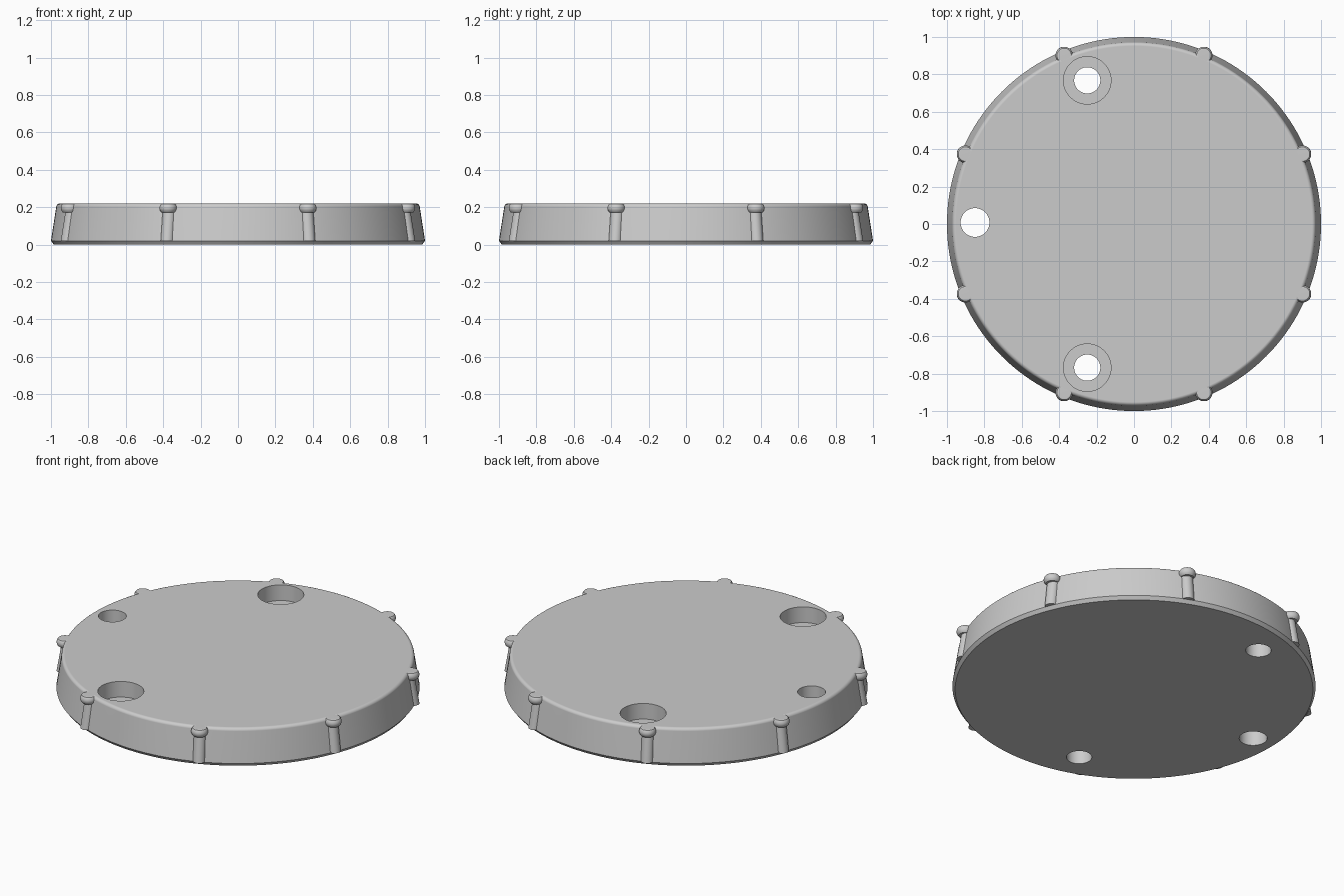
import bpy, bmesh
from math import pi, sin, cos, radians
from mathutils import Matrix, Vector

if "Cube" in bpy.data.objects:
    bpy.data.objects.remove(bpy.data.objects["Cube"], do_unlink=True)

grey = bpy.data.materials.new("plain_grey")
grey.use_nodes = True
colour = (0.6, 0.6, 0.6, 1)
grey.diffuse_color = colour
grey.node_tree.nodes["Principled BSDF"].inputs["Base Color"].default_value = colour


def lathe(name, profile, segments, matrix=None):
    """Closed solid of revolution from (radius, height) pairs, bottom to top."""
    bm = bmesh.new()
    rings = [[bm.verts.new((r * cos(2 * pi * i / segments), r * sin(2 * pi * i / segments), z))
              for i in range(segments)] for r, z in profile]
    for low, high in zip(rings, rings[1:]):
        for i in range(segments):
            j = (i + 1) % segments
            bm.faces.new((low[i], low[j], high[j], high[i]))
    bm.faces.new(rings[0][::-1])
    bm.faces.new(rings[-1])
    if matrix:
        bm.transform(matrix)
    mesh = bpy.data.meshes.new(name)
    bm.to_mesh(mesh)
    bm.free()
    mesh.materials.append(grey)
    obj = bpy.data.objects.new(name, mesh)
    bpy.context.collection.objects.link(obj)
    return obj


def select(obj):
    bpy.ops.object.select_all(action='DESELECT')
    obj.select_set(True)
    bpy.context.view_layer.objects.active = obj


def smooth(obj):
    select(obj)
    bpy.ops.object.shade_smooth_by_angle(angle=radians(32))
    obj.modifiers.new("flat_caps", 'WEIGHTED_NORMAL').keep_sharp = True


# Disc: chamfered foot, drafted wall, rounded upper rim
HEIGHT, FILLET = 0.22, 0.02
rim = [(0.952 + FILLET * cos(a), HEIGHT - FILLET + FILLET * sin(a))
       for a in (radians(10 + 16 * k) for k in range(6))]
disc = lathe("disc", [(0.985, 0), (1.0, 0.02)] + rim, 160)

# Two counterbored holes and one plain hole
holes = [(-0.25, 0.768, 0.07, 0.127), (-0.25, -0.768, 0.07, 0.127), (-0.85, 0.008, 0.077, None)]
for x, y, radius, bore in holes:
    profile = [(radius, -0.1), (radius, 0.4)]
    if bore:
        profile = [(radius, -0.1), (radius, 0.125), (bore, 0.125), (bore, 0.4)]
    cutter = lathe("hole_cutter", profile, 48, Matrix.Translation((x, y, 0)))
    cutter.hide_render = True
    select(disc)
    cut = disc.modifiers.new("hole", 'BOOLEAN')
    cut.operation, cut.solver, cut.object = 'DIFFERENCE', 'EXACT', cutter
    bpy.ops.object.modifier_apply(modifier=cut.name)
    bpy.data.objects.remove(cutter, do_unlink=True)
smooth(disc)

# Eight grip ribs: a post leaning with the wall, under a rounded head
post_profile = [(0.036, 0.02), (0.036, 0.2)]
head_profile = [(0.036, 0.172), (0.043, 0.18), (0.047, 0.19), (0.047, 0.2),
                (0.044, 0.21), (0.039, 0.217), (0.032, 0.2198)]
lean = Matrix.Identity(4)
lean[0][2] = -0.17
for k in range(8):
    turn = Matrix.Rotation(radians(22.5 + 45 * k), 4, 'Z')
    smooth(lathe(f"rib_post_{k + 1}", post_profile, 24,
                 turn @ Matrix.Translation((0.99, 0, 0)) @ lean))
    smooth(lathe(f"rib_head_{k + 1}", head_profile, 24,
                 turn @ Matrix.Translation((0.975, 0, 0))))
